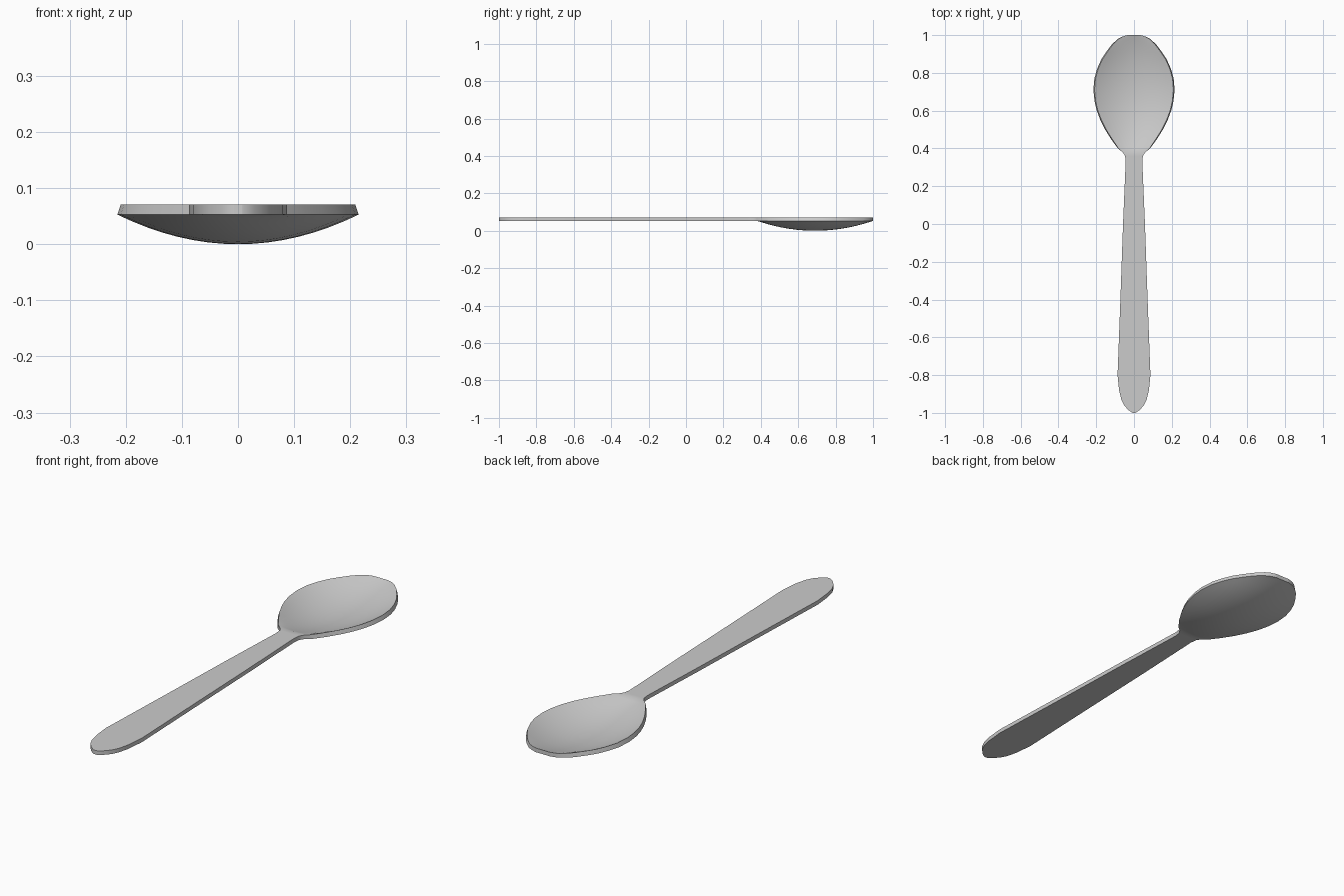
import bpy, bmesh, math

if "Cube" in bpy.data.objects:
    bpy.data.objects.remove(bpy.data.objects["Cube"])

# Outline: (y, half width) from handle end to bowl tip
outline = [(-1.0, .008), (-.985, .03), (-.96, .052), (-.93, .067), (-.88, .079), (-.8, .087),
           (-.4, .072), (0, .058), (.33, .044), (.36, .047), (.38, .06), (.4, .085),
           (.45, .122), (.5, .153), (.55, .178), (.6, .197), (.65, .209), (.71, .215),
           (.77, .21), (.82, .196), (.87, .174), (.91, .148), (.95, .118), (.98, .085),
           (.993, .06), (1.0, .035)]
COLS = 16
TOP, UNDER, DEPTH = .072, .054, .053


def bowl(y):
    """Bowl depth factor along the length."""
    return max(0, 1 - ((y - .69) / .31) ** 2)


def add_row(bm, y, w, z, inset):
    g = bowl(y)
    w -= inset * min(1, g * 4)
    return [bm.verts.new((w * u, y, z - DEPTH * g * (1 - u * u)))
            for u in (2 * i / COLS - 1 for i in range(COLS + 1))]


# Spoon: one continuous sheet with upper, lower and side walls
bm = bmesh.new()
upper = [add_row(bm, y, w, TOP, .006) for y, w in outline]
lower = [add_row(bm, y, w, UNDER, 0) for y, w in outline]
for j in range(len(outline) - 1):
    for i in range(COLS):
        for r in (upper, lower):
            bm.faces.new((r[j][i], r[j][i + 1], r[j + 1][i + 1], r[j + 1][i]))
    for i in (0, COLS):
        bm.faces.new((upper[j][i], upper[j + 1][i], lower[j + 1][i], lower[j][i]))
for j in (0, -1):
    for i in range(COLS):
        bm.faces.new((upper[j][i], upper[j][i + 1], lower[j][i + 1], lower[j][i]))
bmesh.ops.recalc_face_normals(bm, faces=bm.faces)
low = min(v.co.z for v in bm.verts)
for v in bm.verts:
    v.co.z -= low
mesh = bpy.data.meshes.new("spoon")
bm.to_mesh(mesh)
bm.free()
spoon = bpy.data.objects.new("spoon", mesh)
bpy.context.collection.objects.link(spoon)

# Smooth shading with crisp rim
bpy.context.view_layer.objects.active = spoon
spoon.select_set(True)
bpy.ops.object.shade_smooth_by_angle(angle=math.radians(35))
